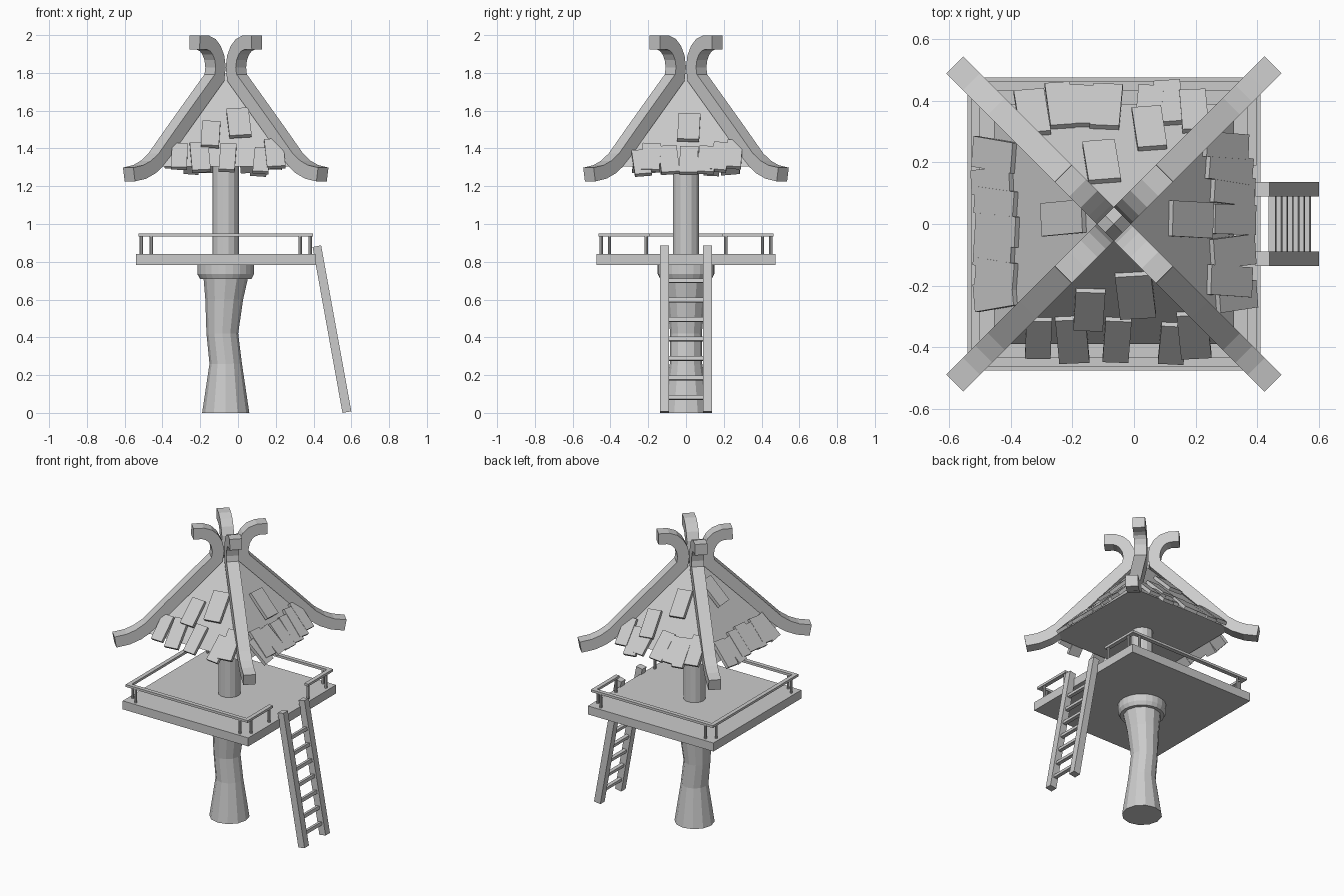
import bpy, bmesh, math, random
from mathutils import Vector, Matrix

if "Cube" in bpy.data.objects:
    bpy.data.objects.remove(bpy.data.objects["Cube"])

random.seed(4)
CX = -0.065  # x of the trunk axis


def finish(name, bm):
    bmesh.ops.recalc_face_normals(bm, faces=bm.faces[:])
    me = bpy.data.meshes.new(name)
    bm.to_mesh(me)
    bm.free()
    ob = bpy.data.objects.new(name, me)
    bpy.context.collection.objects.link(ob)
    return ob


def add_box(bm, size, matrix):
    bmesh.ops.create_cube(bm, size=1, matrix=matrix @ Matrix.Diagonal((*size, 1)))


def box(name, lo, hi):
    bm = bmesh.new()
    lo, hi = Vector(lo), Vector(hi)
    add_box(bm, hi - lo, Matrix.Translation((lo + hi) / 2))
    return finish(name, bm)


def skin(bm, rings):
    # closed tube through rings of equal point count
    vs = [[bm.verts.new(p) for p in r] for r in rings]
    n = len(vs[0])
    for a, b in zip(vs, vs[1:]):
        for i in range(n):
            bm.faces.new((a[i], a[(i + 1) % n], b[(i + 1) % n], b[i]))
    bm.faces.new(vs[0])
    bm.faces.new(vs[-1])


def column(name, profile, sides):
    # profile entries: x centre, z, radius
    bm = bmesh.new()
    skin(bm, [[(c + r * math.cos(2 * math.pi * i / sides), r * math.sin(2 * math.pi * i / sides), z)
               for i in range(sides)] for c, z, r in profile])
    return finish(name, bm)


# trunk, collar and upper pole
column("trunk", [(CX, 0, 0.125), (CX, 0.26, 0.086), (-0.083, 0.42, 0.084),
                 (-0.073, 0.6, 0.1), (CX, 0.71, 0.117)], 12)
column("collar", [(CX, 0.71, 0.137), (CX, 0.735, 0.15), (CX, 0.785, 0.15)], 24)
column("pole", [(CX, 0.83, 0.07), (CX, 1.35, 0.07)], 14)

# platform
box("platform", (CX - 0.475, -0.475, 0.782), (CX + 0.475, 0.475, 0.84))

# handrail, with a gap on the right for the ladder
W, T = 0.462, 0.028
Z0, Z1 = 0.934, 0.95
for s, n in ((-1, "front"), (1, "back")):
    y0, y1 = sorted((s * W, s * (W - T)))
    box(n + "_rail", (CX - W, y0, Z0), (CX + W, y1, Z1))
    g0, g1 = sorted((s * 0.19, s * (W - T)))
    box(n + "_gap_rail", (CX + W - T, g0, Z0), (CX + W, g1, Z1))
box("left_rail", (CX - W, -W + T, Z0), (CX - W + T, W - T, Z1))

# rail posts: a pair near each corner and one each side of the gap
P = W - T / 2
bm = bmesh.new()
posts = [(P, -0.21), (P, 0.21)]
for sx in (-1, 1):
    for sy in (-1, 1):
        posts += [(sx * 0.395, sy * P), (sx * P, sy * 0.405)]
for x, y in posts:
    bmesh.ops.create_cone(bm, cap_ends=True, segments=8, radius1=0.009, radius2=0.009,
                          depth=0.1, matrix=Matrix.Translation((CX + x, y, 0.888)))
finish("rail_posts", bm)

# ladder
for s, n in ((-1, "front"), (1, "back")):
    bm = bmesh.new()
    foot, head = ((0.553, 0), (0.6, 0.008)), ((0.395, 0.878), (0.44, 0.887))
    skin(bm, [[(a[0], s * 0.09, a[1]), (b[0], s * 0.09, b[1]),
               (b[0], s * 0.137, b[1]), (a[0], s * 0.137, a[1])] for a, b in (foot, head)])
    finish(n + "_ladder_side", bm)
bm = bmesh.new()
for i in range(7):
    z = 0.082 + i * 0.103
    add_box(bm, (0.022, 0.2, 0.022), Matrix.Translation((0.576 - 0.18 * z, 0, z))
            @ Matrix.Rotation(-0.18, 4, 'Y'))
finish("ladder_rungs", bm)

# roof pyramid
HALF, BASE, APEX = 0.39, 1.305, 1.80
column_corner = HALF * math.sqrt(2)
bm = bmesh.new()
bmesh.ops.create_cone(bm, cap_ends=True, segments=4, radius1=column_corner, radius2=0,
                      depth=APEX - BASE, matrix=Matrix.Translation((CX, 0, (APEX + BASE) / 2))
                      @ Matrix.Rotation(math.pi / 4, 4, 'Z'))
if max(v.co.x for v in bm.verts) > CX + HALF * 1.2:  # keep the eaves square to the axes
    bmesh.ops.rotate(bm, verts=bm.verts[:], cent=(CX, 0, 0), matrix=Matrix.Rotation(math.pi / 4, 3, 'Z'))
finish("roof", bm)

# curved corner beams: path as (offset along x or y, height)
path = [(0.512, 1.262), (0.455, 1.276), (0.41, 1.302), (0.365, 1.345), (0.26, 1.495),
        (0.06, 1.775), (0.054, 1.83), (0.06, 1.88), (0.075, 1.92), (0.095, 1.947),
        (0.122, 1.961), (0.165, 1.962)]
pts = [Vector((t * math.sqrt(2), z)) for t, z in path]
HW, HT = 0.039, 0.037
for k, n in enumerate(("back_right", "back_left", "front_left", "front_right")):
    ang = math.pi / 4 + k * math.pi / 2
    out = Vector((math.cos(ang), math.sin(ang), 0))
    side = Vector((-out.y, out.x, 0)) * HW
    rings = []
    for i, p in enumerate(pts):
        a = (p - pts[i - 1]).normalized() if i else (pts[1] - p).normalized()
        b = (pts[i + 1] - p).normalized() if i + 1 < len(pts) else a
        d = (a + b).normalized()
        nrm = (out * d.y - Vector((0, 0, d.x))) * (HT / max(0.6, d.dot(a)))
        c = Vector((CX, 0, p.y)) + out * p.x
        rings.append([c + nrm + side, c + nrm - side, c - nrm - side, c - nrm + side])
    bm = bmesh.new()
    skin(bm, rings)
    finish(n + "_beam", bm)

# shingles: places along the eave row, then (place, outer distance) of the upper ones
TILT = math.radians(46)
rows = {
    "front": ([-0.245, -0.135, 0.01, 0.19, 0.26], [(-0.08, 0.34), (0.07, 0.3)]),
    "right": ([-0.235, -0.185, -0.09, 0.015, 0.11, 0.18, 0.255], [(0.015, 0.315)]),
    "back": ([-0.26, -0.18, -0.115, 0.025, 0.105, 0.175, 0.265], [(0.04, 0.265), (-0.115, 0.375)]),
    "left": ([-0.225, -0.14, -0.07, 0.02, 0.1, 0.165, 0.23], [(-0.02, 0.23)]),
}
for k, (n, (eave, upper)) in enumerate(rows.items()):
    bm = bmesh.new()
    tiles = [(u, random.uniform(0.44, 0.46) if abs(u) < 0.24 else 0.43) for u in eave] + upper
    for u, d in tiles:
        w, l = random.uniform(0.08, 0.1), random.uniform(0.12, 0.145)
        if d < 0.32:
            w += 0.025
        z = APEX - (APEX - BASE) * (d - l) / HALF + 0.012
        m = (Matrix.Translation((CX, 0, 0)) @ Matrix.Rotation(k * math.pi / 2, 4, 'Z')
             @ Matrix.Translation((u, -(d - l / 2), z - l / 2 * math.tan(TILT)))
             @ Matrix.Rotation(TILT, 4, 'X')
             @ Matrix.Rotation(math.radians(random.uniform(-7, 7)), 4, 'Z'))
        add_box(bm, (w, l / math.cos(TILT), 0.022), m)
    finish(n + "_shingles", bm)
